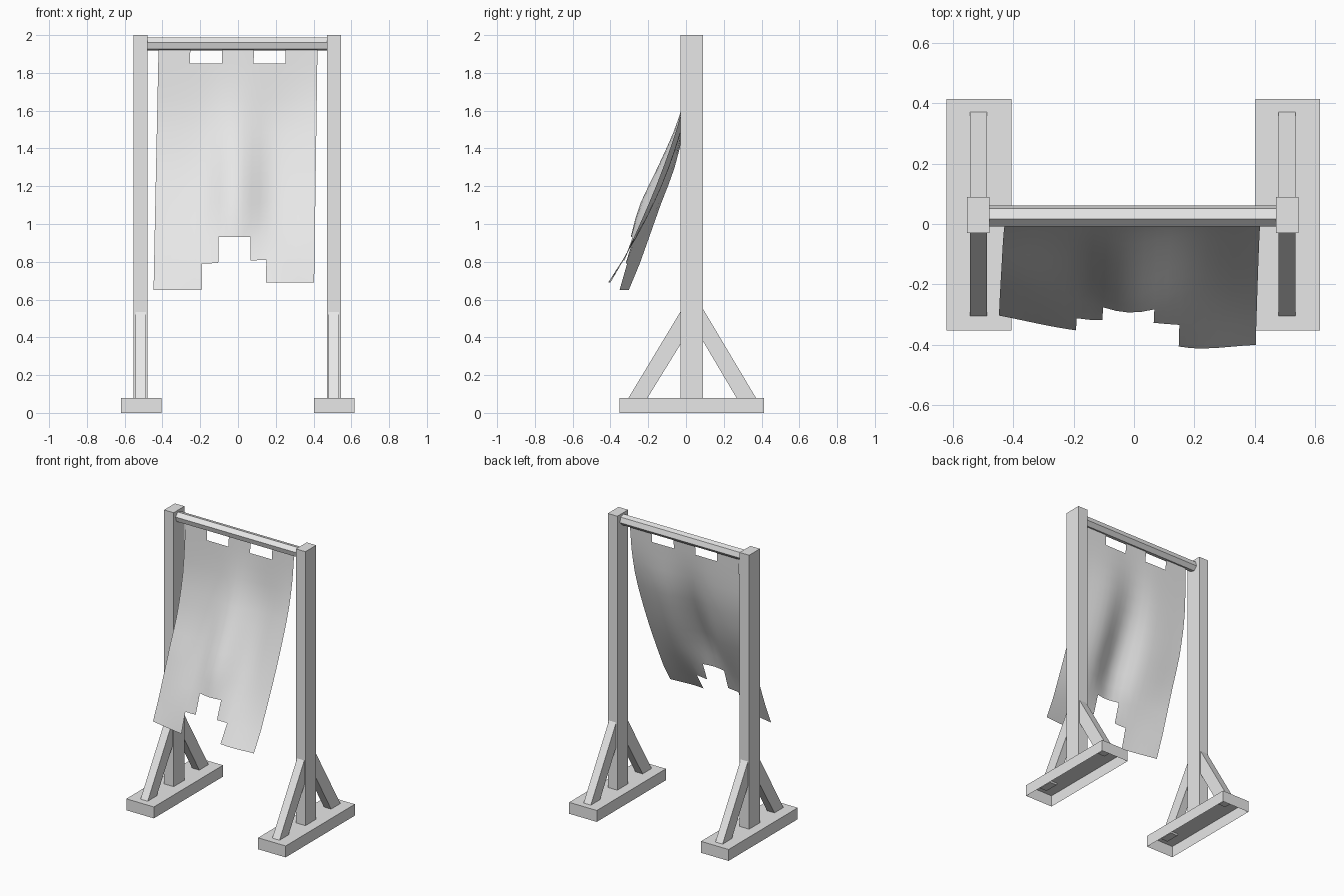
import bpy, bmesh, math

if "Cube" in bpy.data.objects:
    bpy.data.objects.remove(bpy.data.objects["Cube"])

mat = bpy.data.materials.new("light_grey")
mat.diffuse_color = (0.8, 0.8, 0.8, 1)
mat.use_nodes = True
mat.node_tree.nodes["Principled BSDF"].inputs["Base Color"].default_value = mat.diffuse_color


def finish(name, bm, recalc=True):
    if recalc:
        bmesh.ops.recalc_face_normals(bm, faces=bm.faces)
    me = bpy.data.meshes.new(name)
    bm.to_mesh(me)
    bm.free()
    me.materials.append(mat)
    ob = bpy.data.objects.new(name, me)
    bpy.context.collection.objects.link(ob)
    return ob


def prism(name, profile, x0, x1, open_bottom=False):
    """Extrude a (y, z) profile along x."""
    bm = bmesh.new()
    a = [bm.verts.new((x0, y, z)) for y, z in profile]
    b = [bm.verts.new((x1, y, z)) for y, z in profile]
    n = len(profile)
    bm.faces.new(a)
    bm.faces.new(b[::-1])
    for i in range(n):
        j = (i + 1) % n
        bm.faces.new((a[i], b[i], b[j], a[j]))
    bmesh.ops.recalc_face_normals(bm, faces=bm.faces)
    if open_bottom:
        bm.normal_update()
        down = [f for f in bm.faces if f.normal.z < -0.9]
        bmesh.ops.delete(bm, geom=down, context='FACES')
    return finish(name, bm, not open_bottom)


def rect(y0, y1, z0, z1):
    return [(y0, z0), (y1, z0), (y1, z1), (y0, z1)]


# Two stands: hollow foot, post and a pair of diagonal braces
for side, cx in (("left", -0.515), ("right", 0.507)):
    foot_x = cx + 0.002
    prism(side + "_foot", rect(-0.352, 0.414, 0, 0.08), foot_x - 0.107, foot_x + 0.107, True)
    prism(side + "_post", rect(-0.03, 0.089, 0.08, 2.0), cx - 0.037, cx + 0.037)
    prism(side + "_front_brace",
          [(-0.31, 0.07), (-0.21, 0.07), (-0.028, 0.365), (-0.028, 0.538)],
          cx - 0.028, cx + 0.028)
    prism(side + "_back_brace",
          [(0.376, 0.07), (0.273, 0.07), (0.087, 0.385), (0.087, 0.555)],
          cx - 0.028, cx + 0.028)

# Hexagonal top rail
rail = [(0.026 + 0.036 * math.cos(math.radians(-14 + 60 * k)),
         1.953 + 0.036 * math.sin(math.radians(-14 + 60 * k))) for k in range(6)]
prism("top_rail", rail, -0.482, 0.473)

# Wind-blown cloth: depth (y) sampled down five vertical folds
FOLD_X = [-0.425, -0.17, 0.0, 0.2, 0.425]
FOLD_Z = [1.925, 1.75, 1.55, 1.3, 1.1, 0.93, 0.80, 0.67]
FOLD_Y = [
    [0.02, 0.012, -0.004, -0.06, -0.135, -0.195, -0.245, -0.303],
    [0.02, 0.01, -0.015, -0.085, -0.17, -0.25, -0.312, -0.352],
    [0.02, 0.002, -0.042, -0.15, -0.245, -0.293, -0.32, -0.36],
    [0.02, 0.01, -0.012, -0.09, -0.175, -0.262, -0.335, -0.41],
    [0.02, 0.005, -0.035, -0.12, -0.2, -0.275, -0.33, -0.40],
]


def spline(xs, ys, x):
    """Smooth cubic interpolation through the samples."""
    n = len(xs)
    i = 0
    while i < n - 2 and (x - xs[i + 1]) * (xs[-1] - xs[0]) > 0:
        i += 1

    def slope(k):
        a, b = max(k - 1, 0), min(k + 1, n - 1)
        return (ys[b] - ys[a]) / (xs[b] - xs[a])

    h = xs[i + 1] - xs[i]
    t = (x - xs[i]) / h
    return ((2 * t**3 - 3 * t**2 + 1) * ys[i] + (t**3 - 2 * t**2 + t) * h * slope(i)
            + (3 * t**2 - 2 * t**3) * ys[i + 1] + (t**3 - t**2) * h * slope(i + 1))


# Rows: hanging-tab row, body rows, then two rows for the stepped hem
rows = [1.925, 1.85] + [1.85 - 0.92 * k / 10 for k in range(1, 11)] + [0.80, 0.67]
last = len(rows) - 2
COLS = 20


def keep(col, row):
    cell = abs(col + 0.5 - COLS / 2) / 2      # distance from centre in 0.085 steps
    if row == 0:
        return not 1 < cell < 3               # gaps between hanging tabs
    if row == last:
        return cell > 2                       # lower hem step
    if row == last - 1:
        return cell > 1                       # upper hem step
    return True


bm = bmesh.new()
grid = []
for z in rows:
    line = []
    for c in range(COLS + 1):
        x = (c - COLS / 2) * 0.0425
        drop = (1.925 - z) / 1.255
        y = spline(FOLD_Z, [spline(FOLD_X, level, x) for level in zip(*FOLD_Y)], z)
        # The hem hangs a little lower on the left
        tilt = 0.02 * max(-1, min(1, x / 0.15)) * max(0, (0.93 - z) / 0.26)
        line.append(bm.verts.new((x * (1 - 0.01 * (1 - drop)) - 0.022 * drop, y, z + tilt)))
    grid.append(line)
for r in range(len(rows) - 1):
    for c in range(COLS):
        if keep(c, r):
            bm.faces.new((grid[r + 1][c], grid[r + 1][c + 1], grid[r][c + 1], grid[r][c]))
bmesh.ops.delete(bm, geom=[v for v in bm.verts if not v.link_faces], context='VERTS')
for f in bm.faces:
    f.smooth = True
finish("cloth_banner", bm, False)
